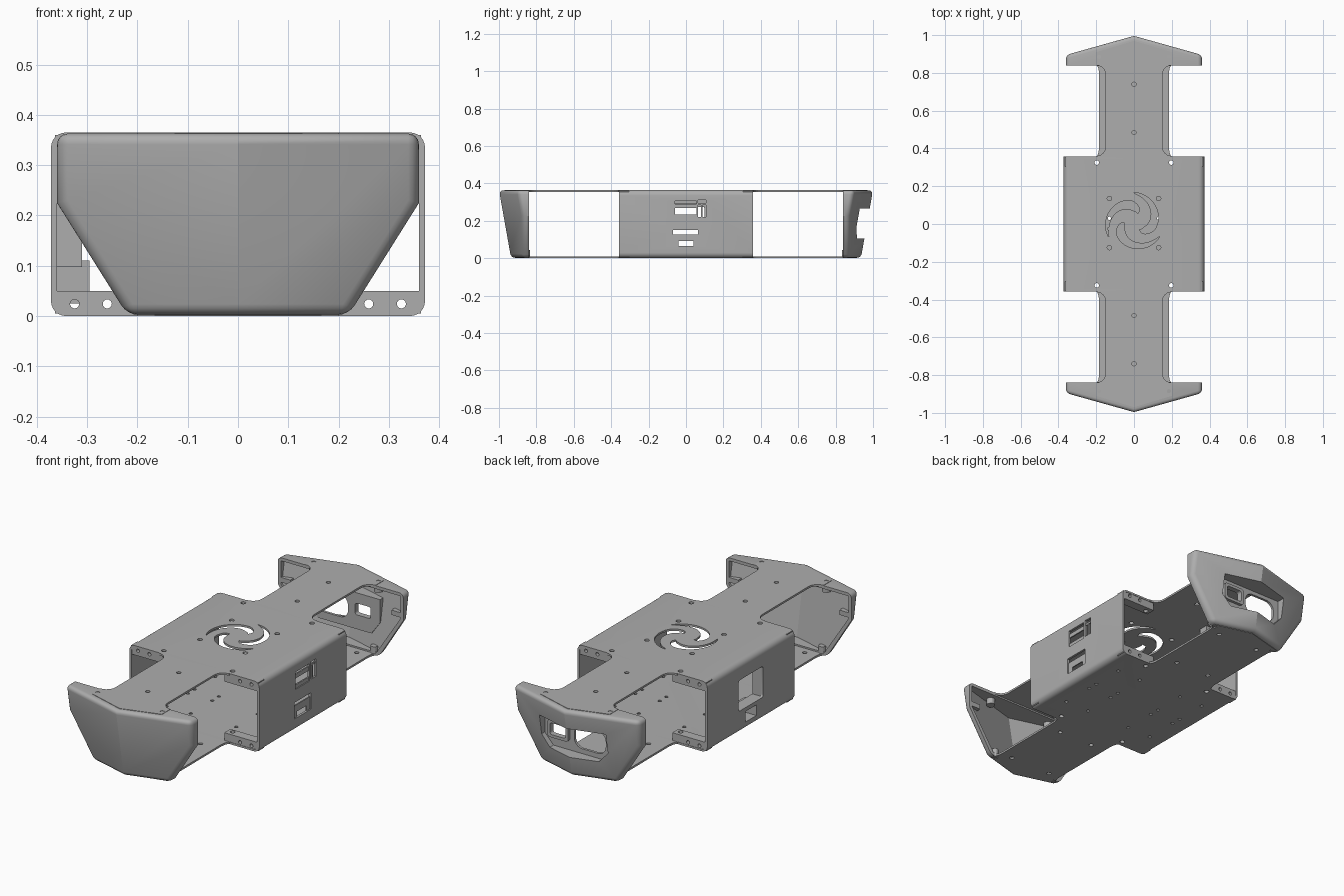
import bpy, bmesh, math
from mathutils import Vector

cube = bpy.data.objects.get("Cube")
if cube:
    bpy.data.objects.remove(cube, do_unlink=True)

grey = bpy.data.materials.new("plastic grey")
grey.use_nodes = True
grey.diffuse_color = (0.42, 0.42, 0.42, 1)
grey.node_tree.nodes["Principled BSDF"].inputs["Base Color"].default_value = grey.diffuse_color

H, BW, BL = 0.365, 0.372, 0.357   # height, body half width, body half length
PLATE = 0.01


def finish(name, bm):
    bmesh.ops.recalc_face_normals(bm, faces=bm.faces)
    me = bpy.data.meshes.new(name)
    bm.to_mesh(me)
    bm.free()
    ob = bpy.data.objects.new(name, me)
    bpy.context.collection.objects.link(ob)
    me.materials.append(grey)
    return ob


def add_prism(bm, outline, axis, a, b):
    """Extrude a 2D outline along an axis from a to b."""
    def place(u, v):
        return {"x": (a, u, v), "y": (u, a, v), "z": (u, v, a)}[axis]
    face = bm.faces.new([bm.verts.new(place(u, v)) for u, v in outline])
    ext = bmesh.ops.extrude_face_region(bm, geom=[face])["geom"]
    shift = Vector([b - a if c == axis else 0 for c in "xyz"])
    bmesh.ops.translate(bm, vec=shift, verts=[g for g in ext if isinstance(g, bmesh.types.BMVert)])


def rect(u0, u1, v0, v1, r=0.0):
    """Rectangle outline with optional round corners."""
    if r == 0:
        return [(u0, v0), (u1, v0), (u1, v1), (u0, v1)]
    pts = []
    for k, (u, v) in enumerate([(u1 - r, v1 - r), (u0 + r, v1 - r), (u0 + r, v0 + r), (u1 - r, v0 + r)]):
        for i in range(7):
            t = math.pi / 2 * (k + i / 6)
            pts.append((u + r * math.cos(t), v + r * math.sin(t)))
    return pts


def circle(u, v, r, n=16):
    return [(u + r * math.cos(i * math.tau / n), v + r * math.sin(i * math.tau / n)) for i in range(n)]


def prism(name, *parts):
    bm = bmesh.new()
    for p in parts:
        add_prism(bm, *p)
    return finish(name, bm)


def boolean(ob, cutter, op="DIFFERENCE"):
    m = ob.modifiers.new("cut", "BOOLEAN")
    m.operation, m.solver, m.object = op, "EXACT", cutter
    bpy.context.view_layer.objects.active = ob
    bpy.ops.object.modifier_apply(modifier=m.name)
    bpy.data.objects.remove(cutter, do_unlink=True)


def smooth(ob):
    bpy.ops.object.select_all(action="DESELECT")
    ob.select_set(True)
    bpy.context.view_layer.objects.active = ob
    bpy.ops.object.shade_smooth_by_angle(angle=math.radians(30))


# Central body: rounded tube open at both ends
body = prism("body_shell", (rect(-BW, BW, 0, H, 0.03), "y", -BL, BL))
boolean(body, prism("hollow", (rect(-0.36, 0.36, PLATE, H - PLATE, 0.02), "y", -0.5, 0.5)))


def swirl_blade(k):
    """One comma-shaped vent opening."""
    inner, outer = [], []
    for i in range(19):
        t = i / 18
        a = math.radians(-55 + 145 * t + 120 * k)
        mid = 0.06 + 0.095 * t ** 0.8
        w = 0.03 * (1 - t) ** 0.7 * min(1, 0.35 + 3 * t) + 0.001
        for lst, r in ((inner, mid - w), (outer, mid + w)):
            lst.append((r * math.cos(a), 0.01 + r * math.sin(a)))
    return outer + inner[::-1]


low, high = (-0.1, 0.1), (0.3, 0.5)
cuts = [(swirl_blade(k), "z", *high) for k in range(3)]
for sx in (-1, 1):
    for y in (0.135, -0.125):
        cuts.append((circle(sx * 0.13, y, 0.012), "z", *high))
    for y in (-0.325, 0.325):
        cuts.append((circle(sx * 0.197, y, 0.012), "z", -0.1, 0.5))
    for x in (0.13, 0.27):
        for y in (-0.2, -0.025, 0.03, 0.2):
            cuts.append((circle(sx * x, y, 0.009, 10), "z", *low))
# Side windows
cuts += [(rect(-0.06, 0.055, 0.215, 0.305), "x", *high),
         (rect(0.065, 0.108, 0.22, 0.31), "x", *high),
         (rect(-0.07, 0.065, 0.065, 0.15), "x", *high),
         (rect(-0.1, 0.1, 0.115, 0.275, 0.012), "x", -0.5, -0.3),
         (rect(-0.045, 0.045, 0.04, 0.095), "x", -0.5, -0.3)]
boolean(body, prism("window_cutter", *cuts))
smooth(body)

# Socket details behind the +x windows
prism("right_port_bars",
      (rect(-0.06, 0.055, 0.268, 0.29), "x", 0.36, 0.367),
      (rect(-0.06, 0.055, 0.215, 0.235), "x", 0.36, 0.367),
      (rect(0.065, 0.108, 0.285, 0.295), "x", 0.36, 0.367),
      (rect(0.08, 0.088, 0.22, 0.285), "x", 0.36, 0.367))
prism("right_lower_port",
      (rect(-0.07, 0.065, 0.092, 0.128), "x", 0.36, 0.366),
      (rect(-0.07, -0.04, 0.065, 0.092), "x", 0.36, 0.366),
      (rect(0.04, 0.065, 0.065, 0.092), "x", 0.36, 0.366))

# Housing frames behind the -x windows
for name, w, z0, z1, x1, t in (("left_upper_housing", 0.1, 0.115, 0.275, -0.31, 0.018),
                               ("left_lower_housing", 0.045, 0.04, 0.095, -0.295, 0.015)):
    prism(name,
          (rect(-w - t, w + t, z0 - t, z0), "x", -0.361, x1),
          (rect(-w - t, w + t, z1, z1 + t), "x", -0.361, x1),
          (rect(-w - t, -w, z0, z1), "x", -0.361, x1),
          (rect(w, w + t, z0, z1), "x", -0.361, x1))

# Screw flanges in the body corners
for sy, end in ((-1, "front"), (1, "back")):
    for sx, side in ((-1, "right"), (1, "left")):
        for z0, z1, lvl in ((0.005, 0.05, "lower"), (H - 0.05, H - 0.005, "upper")):
            f = prism(f"{end}_{side}_{lvl}_flange",
                      (rect(*sorted((sx * 0.17, sx * 0.364)), z0, z1), "y", sy * 0.305, sy * (BL - 0.002)))
            zc = 0.024 if lvl == "lower" else H - 0.024
            boolean(f, prism("holes", *[(circle(sx * x, zc, 0.009), "y", sy * 0.29, sy * 0.4) for x in (0.325, 0.26)],
                             (circle(sx * 0.197, sy * 0.325, 0.012), "z", -0.1, 0.5)))


def arm_outline(s, hw, side_y, tip_y):
    """Arm plate: filleted at both ends with a pointed tip."""
    half = []
    for yc, k in ((0.41, -1), (0.79, 1)):
        arc = []
        for i in range(7):
            t = math.pi / 2 * i / 6
            arc.append((0.2 - (0.2 - hw) * math.cos(t), yc + k * 0.05 * math.sin(t)))
        half += arc[::-1] if k < 0 else arc
    half = [(0.2, BL)] + half + [(0.2, side_y), (0, tip_y)]
    return [(x, s * y) for x, y in half] + [(-x, s * y) for x, y in half[-2::-1]]


for s, end in ((-1, "front"), (1, "back")):
    for lvl, z0, hw, side_y, tip in (("upper", H - PLATE, 0.15, 0.91, 0.97), ("lower", 0, 0.185, 0.86, 0.912)):
        arm = prism(f"{end}_{lvl}_arm_plate", (arm_outline(s, hw, side_y, tip), "z", z0, z0 + PLATE))
        spots = [(0, 0.74), (0, 0.485)] if lvl == "upper" else [(-0.12, 0.8), (0.12, 0.8), (-0.1, 0.45), (0.1, 0.45)]
        ye = 0.885 if lvl == "upper" else 0.845
        spots += [(-0.185, ye), (0.185, ye)]
        boolean(arm, prism("holes", *[(circle(x, s * y, 0.011), "z", -0.1, 0.5) for x, y in spots]))


def bumper_hull(s, points, back_off, rear):
    """Wedge with a pointed, sloping front."""
    bm = bmesh.new()
    zs = [p[1] for p in points]
    pts = [(k * x, z) for x, z in points for k in (-1, 1)] + [(0, min(zs)), (0, max(zs))]
    for x, z in pts:
        y = 1 - 0.28 * abs(x) - 0.178 * (H - z) - back_off
        bm.verts.new((x, s * y, z))
        bm.verts.new((x, s * rear, z))
    hull = bmesh.ops.convex_hull(bm, input=bm.verts[:])
    loose = [v for v in bm.verts if not v.link_faces]
    bmesh.ops.delete(bm, geom=loose, context="VERTS")
    bmesh.ops.dissolve_limit(bm, angle_limit=0.02, verts=bm.verts[:], edges=bm.edges[:])
    return bm


def trapezoid(g):
    return [(-0.14 - g, 0.105 - g), (0.14 + g, 0.105 - g), (0.19 + g, 0.16), (0.19 + g, 0.265 + g),
            (-0.19 - g, 0.265 + g), (-0.19 - g, 0.16)]


outer = [(0.22, 0.002), (0.36, 0.225), (0.36, H - 0.002)]
inner = [(0.205, 0.018), (0.343, 0.23), (0.343, H - 0.018)]

for s, end in ((-1, "front"), (1, "back")):
    # Bumper shell, rounded everywhere except the rear rim
    bm = bumper_hull(s, outer, 0, 0.84)
    bmesh.ops.recalc_face_normals(bm, faces=bm.faces)
    edges = [e for e in bm.edges if e.calc_face_angle(0) > 0.62
             and any(abs(abs(v.co.y) - 0.84) > 0.001 for v in e.verts)]
    bmesh.ops.bevel(bm, geom=edges, offset=0.022, segments=4, profile=0.5, affect="EDGES", clamp_overlap=True)
    bumper = finish(f"{end}_bumper", bm)
    boolean(bumper, finish("cavity", bumper_hull(s, inner, 0.03, 0.8)))
    if s > 0:
        # Recessed port tray in the back bumper
        boolean(bumper, prism("notch", (trapezoid(0), "y", 0.87, 1.1)))
        tray = prism("back_port_tray", (trapezoid(0.014), "y", 0.872, 1.05))
        boolean(tray, finish("limit", bumper_hull(s, outer, 0.012, 0.8)), "INTERSECT")
        boolean(tray, prism("notch", (trapezoid(0), "y", 0.885, 1.1)))
        boolean(tray, prism("ports", (rect(0.06, 0.15, 0.165, 0.225, 0.012), "y", 0.8, 1),
                            (rect(-0.16, 0.02, 0.13, 0.245, 0.045), "y", 0.8, 1)))
        rim = prism("back_port_rim", (rect(0.045, 0.165, 0.15, 0.24, 0.015), "y", 0.884, 0.9))
        boolean(rim, prism("port", (rect(0.06, 0.15, 0.165, 0.225, 0.012), "y", 0.8, 1)))
    smooth(bumper)
    # Screw bosses inside the bumper
    for sx, side in ((-1, "right"), (1, "left")):
        prism(f"{end}_{side}_bosses",
              (circle(sx * 0.185, s * 0.885, 0.022), "z", H - 0.05, H - 0.011),
              (circle(sx * 0.185, s * 0.853, 0.018), "z", 0.008, 0.045),
              (rect(*sorted((sx * 0.29, sx * 0.35)), 0.235, 0.26), "y", s * 0.842, s * 0.87))
